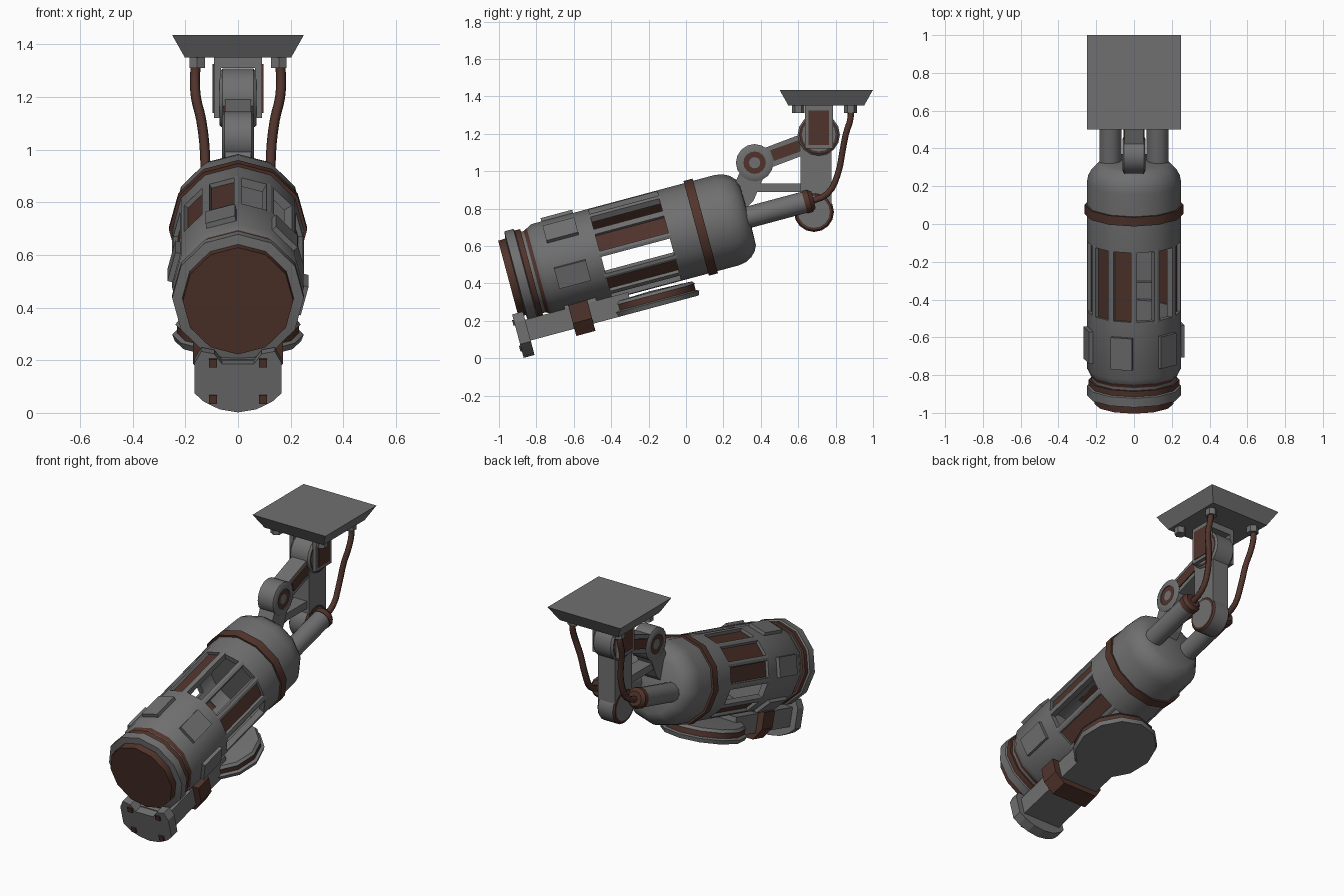
import bpy, bmesh, math
from mathutils import Matrix, Vector

if "Cube" in bpy.data.objects:
    bpy.data.objects.remove(bpy.data.objects["Cube"])


def material(name, rgb):
    m = bpy.data.materials.new(name)
    m.diffuse_color = (*rgb, 1)
    m.use_nodes = True
    m.node_tree.nodes["Principled BSDF"].inputs["Base Color"].default_value = m.diffuse_color
    return m


MATS = [material("gunmetal_grey", (0.16, 0.16, 0.16)),
        material("rust_brown", (0.082, 0.034, 0.025))]
G, B = 0, 1
I = Matrix.Identity(4)
# body frame: local y runs along the tilted barrel, local z is its upward side
BODY = Matrix.Translation((0, -0.95, 0.425)) @ Matrix.Rotation(math.radians(15), 4, 'X')


def finish(name, bm, M, angle=None):
    bmesh.ops.remove_doubles(bm, verts=bm.verts, dist=1e-5)
    bmesh.ops.recalc_face_normals(bm, faces=bm.faces)
    me = bpy.data.meshes.new(name)
    bm.to_mesh(me)
    bm.free()
    for m in MATS:
        me.materials.append(m)
    ob = bpy.data.objects.new(name, me)
    ob.matrix_world = M
    bpy.context.collection.objects.link(ob)
    if angle:
        bpy.ops.object.select_all(action='DESELECT')
        ob.select_set(True)
        bpy.context.view_layer.objects.active = ob
        bpy.ops.object.shade_smooth_by_angle(angle=math.radians(angle))
    return ob


def lathe(name, prof, n=12, M=BODY):
    """prof: (position along y, radius, material of the band to the next point)"""
    bm = bmesh.new()
    rings = []
    for s, r, _ in prof:
        if r == 0:
            rings.append([bm.verts.new((0, s, 0))] * n)
        else:
            rings.append([bm.verts.new((r * math.sin(k * math.tau / n), s,
                                        r * math.cos(k * math.tau / n))) for k in range(n)])
    for (a, b), p in zip(zip(rings, rings[1:]), prof):
        for k in range(n):
            j = (k + 1) % n
            vs = list(dict.fromkeys((a[k], a[j], b[j], b[k])))
            bm.faces.new(vs).material_index = p[2]
    return finish(name, bm, M, 35)


def prism(name, pts, a, b, axis, mat, M=I):
    """Extrude a 2D outline along x (points are y,z) or y (points are x,z)."""
    bm = bmesh.new()
    put = (lambda p, d: (d, p[0], p[1])) if axis == 'x' else (lambda p, d: (p[0], d, p[1]))
    lo = [bm.verts.new(put(p, a)) for p in pts]
    hi = [bm.verts.new(put(p, b)) for p in pts]
    n = len(pts)
    bm.faces.new(lo)
    bm.faces.new(hi)
    for k in range(n):
        bm.faces.new((lo[k], lo[(k + 1) % n], hi[(k + 1) % n], hi[k]))
    for f in bm.faces:
        f.material_index = mat
    return finish(name, bm, M)


def box(name, x, y, z, mat, M=I):
    return prism(name, [(y[0], z[0]), (y[1], z[0]), (y[1], z[1]), (y[0], z[1])],
                 x[0], x[1], 'x', mat, M)


def around(deg):
    return BODY @ Matrix.Rotation(math.radians(deg), 4, 'Y')


def drum(name, y, z, half, n=16):
    """Joint drum along x, from the profile of one half (centre of the cap outward)."""
    left = [(-x, r, m) for x, r, m in half]
    mats = [m for _, _, m in half]
    right = [(x, r, mats[i - 1] if i else G) for i, (x, r, _) in enumerate(half)][::-1]
    M = Matrix.Translation((0, y, z)) @ Matrix.Rotation(-math.pi / 2, 4, 'Z')
    return lathe(name, left + right, n, M)


def link(name, p, q, w, hx, mat=G):
    p, q = Vector(p), Vector(q)
    d = (q - p).normalized() * w / 2
    nrm = Vector((-d.y, d.x))
    return prism(name, [p + nrm, q + nrm, q - nrm, p - nrm], -hx, hx, 'x', mat)


# barrel: nose with lens and collar rings
lathe("nose", [(0, 0, B), (0, .21, B), (.04, .212, G), (.045, .25, G), (.095, .25, G),
               (.1, .24, B), (.13, .24, B), (.13, .225, G), (.145, .225, B), (.165, .235, G),
               (.195, .25, G), (.51, .25, G), (.51, .215, G), (.35, .215, G), (.35, 0, G)])
# barrel: rear dome
lathe("rear_dome", [(1.0, 0, G), (1.0, .215, G), (.89, .215, G), (.89, .25, G), (1.21, .25, G),
                    (1.25, .243, G), (1.285, .225, G), (1.31, .2, G), (1.325, .17, G), (1.33, 0, G)])
# barrel: brown band
lathe("rear_band", [(1.04, .24, B), (1.04, .262, B), (1.09, .262, B), (1.09, .24, B)])

# window bars, brown window panels and raised plates
OPEN = (15, 45, 105, 165, 255)
for k in range(12):
    prism(f"window_bar_{k}", [(-.016, .246), (0, .25), (.016, .246), (.016, .212), (-.016, .212)],
          .5, .9, 'y', G, around(30 * k))
    mid = 30 * k + 15
    if mid not in OPEN:
        box(f"window_panel_{k}", (-.058, .058), (.5, .9), (.216, .224), B, around(mid))
for k in range(6):
    box(f"raised_plate_{k}", (-.058, .058), (.25, .425), (.23, .262), G, around(60 * k + 45))

# underslung bar, clamp, front foot plate and bolts
box("under_bar", (-.13, .13), (.02, .6), (-.35, -.235), G, BODY)
prism("bar_clamp", [(-.17, -.22), (-.17, -.32), (-.12, -.39), (.12, -.39), (.17, -.32), (.17, -.22)],
      .272, .378, 'y', B, BODY)
half = [(0, -.43), (.07, -.418), (.13, -.388), (.165, -.355), (.165, -.235), (.14, -.19), (.09, -.2), (.06, -.24)]
prism("foot_plate", half + [(-x, t) for x, t in half[:0:-1]], -.03, .03, 'y', G, BODY)
for x in (-.095, .095):
    for t in (-.235, -.378):
        box("foot_bolt", (x - .016, x + .016), (-.038, 0), (t - .016, t + .016), B, BODY)

# underslung disc: lathe stood up across the barrel
lathe("under_disc", [(-.35, 0, G), (-.35, .24, G), (-.325, .25, G), (-.318, .232, B), (-.285, .232, G),
                     (-.285, .238, G), (-.268, .225, G), (-.26, 0, G)], 12,
      BODY @ Matrix.Translation((0, .72, 0)) @ Matrix.Rotation(math.pi / 2, 4, 'X'))

# ceiling base
bm = bmesh.new()
bmesh.ops.create_cube(bm, size=1)
for v in bm.verts:
    h = .25 if v.co.z > 0 else .202
    v.co = (math.copysign(h, v.co.x), .75 + math.copysign(h, v.co.y), 1.435 if v.co.z > 0 else 1.35)
finish("ceiling_base", bm, I)

UP = Matrix.Rotation(math.pi / 2, 4, 'X')
for side, word in ((-1, "left"), (1, "right")):
    # rear cable tube
    lathe(f"{word}_cable_tube", [(1.28, 0, G), (1.28, .058, G), (1.635, .058, B), (1.635, .062, B),
                                 (1.665, .062, B), (1.685, .045, B), (1.685, 0, B)], 12,
          BODY @ Matrix.Translation((side * .125, 0, -.015)))
    # cable sockets under the base
    for y in (.6, .88):
        lathe(f"{word}_socket", [(0, 0, G), (0, .034, G), (.045, .034, G), (.045, 0, G)], 6,
              Matrix.Translation((side * .155, y, 1.31)) @ UP)
    # cable
    cu = bpy.data.curves.new(f"{word}_cable", 'CURVE')
    cu.dimensions = '3D'
    cu.bevel_depth = .019
    cu.bevel_resolution = 1
    cu.resolution_u = 3
    pts = [(.125, .66, .835), (.125, .757, .88), (.125, .81, .98), (.14, .838, 1.114),
           (.16, .855, 1.2), (.163, .88, 1.285), (.158, .88, 1.34)]
    sp = cu.splines.new('BEZIER')
    sp.bezier_points.add(len(pts) - 1)
    for bp, p in zip(sp.bezier_points, pts):
        bp.co = (side * p[0], p[1], p[2])
        bp.handle_left_type = bp.handle_right_type = 'AUTO'
    cu.materials.append(MATS[B])
    bpy.context.collection.objects.link(bpy.data.objects.new(f"{word}_cable", cu))
    # bracket cheek with brown inlay
    box(f"{word}_bracket_cheek", sorted((side * .065, side * .092)), (.635, .785), (1.12, 1.36), G)
    box(f"{word}_bracket_inlay", sorted((side * .09, side * .096)), (.655, .765), (1.14, 1.325), B)

# bracket top and joints
box("bracket_top", (-.09, .09), (.635, .785), (1.31, 1.36), G)
drum("upper_joint", .71, 1.195, [(.07, 0, G), (.07, .09, B), (.07, .103, G), (.058, .113, G)])
drum("elbow_joint", .367, 1.045, [(.055, 0, G), (.055, .03, B), (.055, .06, G), (.06, .06, G),
                                  (.06, .085, G), (.052, .1, G)])
drum("lower_joint", .684, .782, [(.06, 0, G), (.06, .085, B), (.06, .098, B), (.05, .107, G)])

# linkage arms
link("upper_arm", (.71, 1.175), (.367, 1.045), .11, .05)
link("upper_arm_inlay", (.62, 1.14), (.46, 1.083), .06, .056, B)
link("drop_arm", (.695, 1.2), (.695, .78), .165, .058)
link("tie_bar", (.25, .912), (.65, .912), .045, .045)
prism("elbow_mount", [(.29, 1.0), (.255, .92), (.32, .8), (.36, .84), (.42, .98), (.38, 1.06)], -.05, .05, 'x', G)
